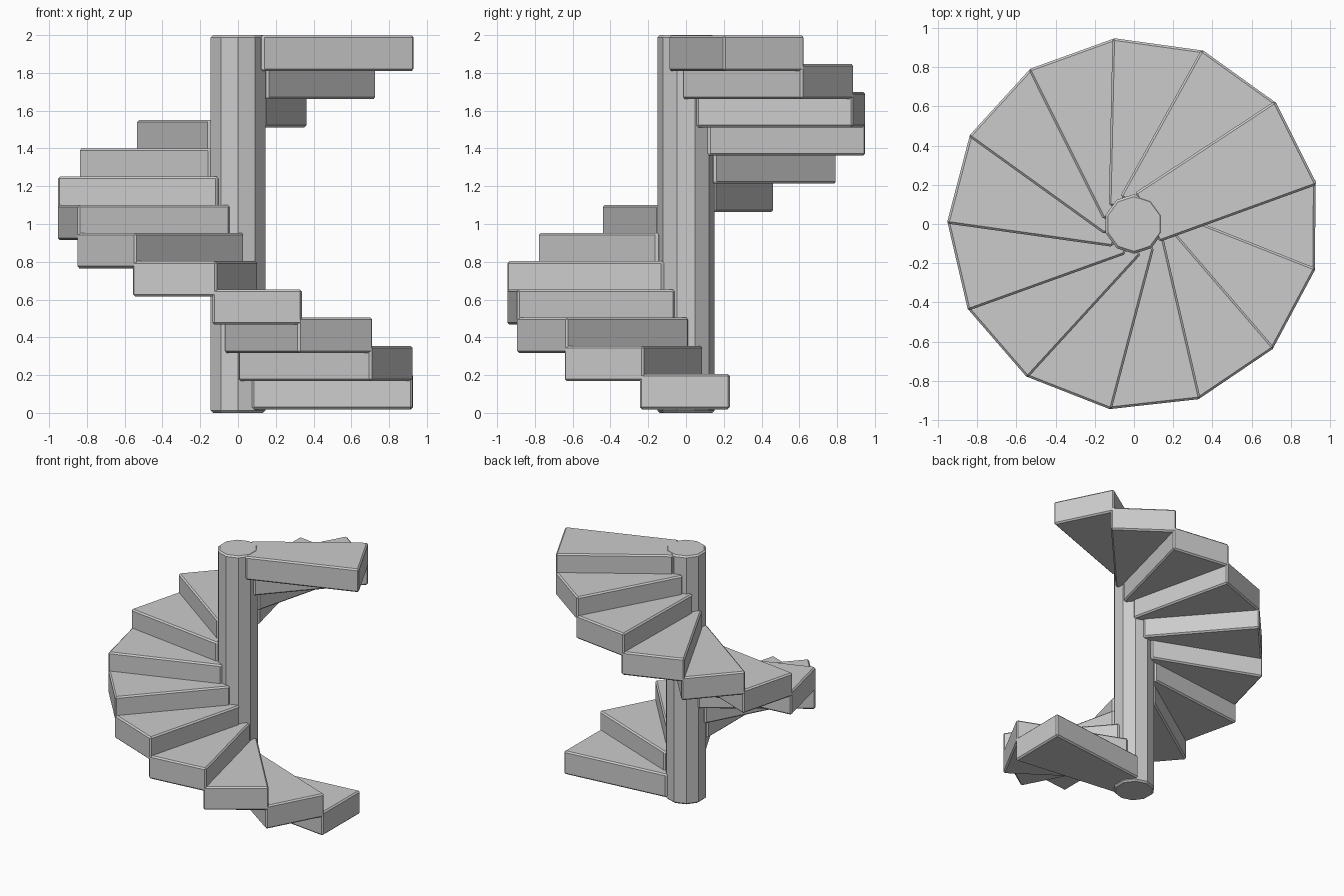
import bpy, bmesh, math
from mathutils import Matrix

if "Cube" in bpy.data.objects:
    bpy.data.objects.remove(bpy.data.objects["Cube"])

stone = bpy.data.materials.new("pale grey stone")
stone.diffuse_color = (0.6, 0.6, 0.6, 1)
stone.use_nodes = True
stone.node_tree.nodes["Principled BSDF"].inputs["Base Color"].default_value = stone.diffuse_color

STEPS = 13
TURN = math.radians(-27.75)      # clockwise turn per step
START = math.radians(-0.4)
RISE, THICK, BASE = 0.1493, 0.187, 0.019


def prism(name, points, z0, z1, bevel, angle=0.0):
    """Extrude a flat outline upwards and chamfer all its edges."""
    bm = bmesh.new()
    bottom = bm.faces.new([bm.verts.new((x, y, z0)) for x, y in points])
    ext = bmesh.ops.extrude_face_region(bm, geom=[bottom])
    top = [v for v in ext["geom"] if isinstance(v, bmesh.types.BMVert)]
    bmesh.ops.translate(bm, verts=top, vec=(0, 0, z1 - z0))
    bmesh.ops.recalc_face_normals(bm, faces=bm.faces)
    edges = [e for e in bm.edges if e.calc_face_angle(0) > math.radians(50)]
    bmesh.ops.bevel(bm, geom=edges, offset=bevel, segments=1,
                    affect='EDGES', profile=0.5)
    bmesh.ops.recalc_face_normals(bm, faces=bm.faces)
    bm.transform(Matrix.Rotation(angle, 4, 'Z'))
    me = bpy.data.meshes.new(name)
    bm.to_mesh(me)
    bm.free()
    me.materials.append(stone)
    ob = bpy.data.objects.new(name, me)
    bpy.context.collection.objects.link(ob)
    return ob


# Central pole
ring = [math.tau * (i + 0.5) / 10 for i in range(10)]
prism("central_pole", [(0.152 * math.cos(a), 0.152 * math.sin(a)) for a in ring],
      0.0, 2.0, 0.012)

# Wedge-shaped steps winding up clockwise
half = math.radians(14.5)
ox, oy = 0.956 * math.cos(half), 0.956 * math.sin(half)
wedge = [(0.075, -0.14), (ox, -oy), (ox, oy), (0.075, 0.14)]
for k in range(STEPS):
    z = BASE + RISE * k
    prism(f"step_{k + 1:02d}", wedge, z, z + THICK, 0.011, START + TURN * k)
